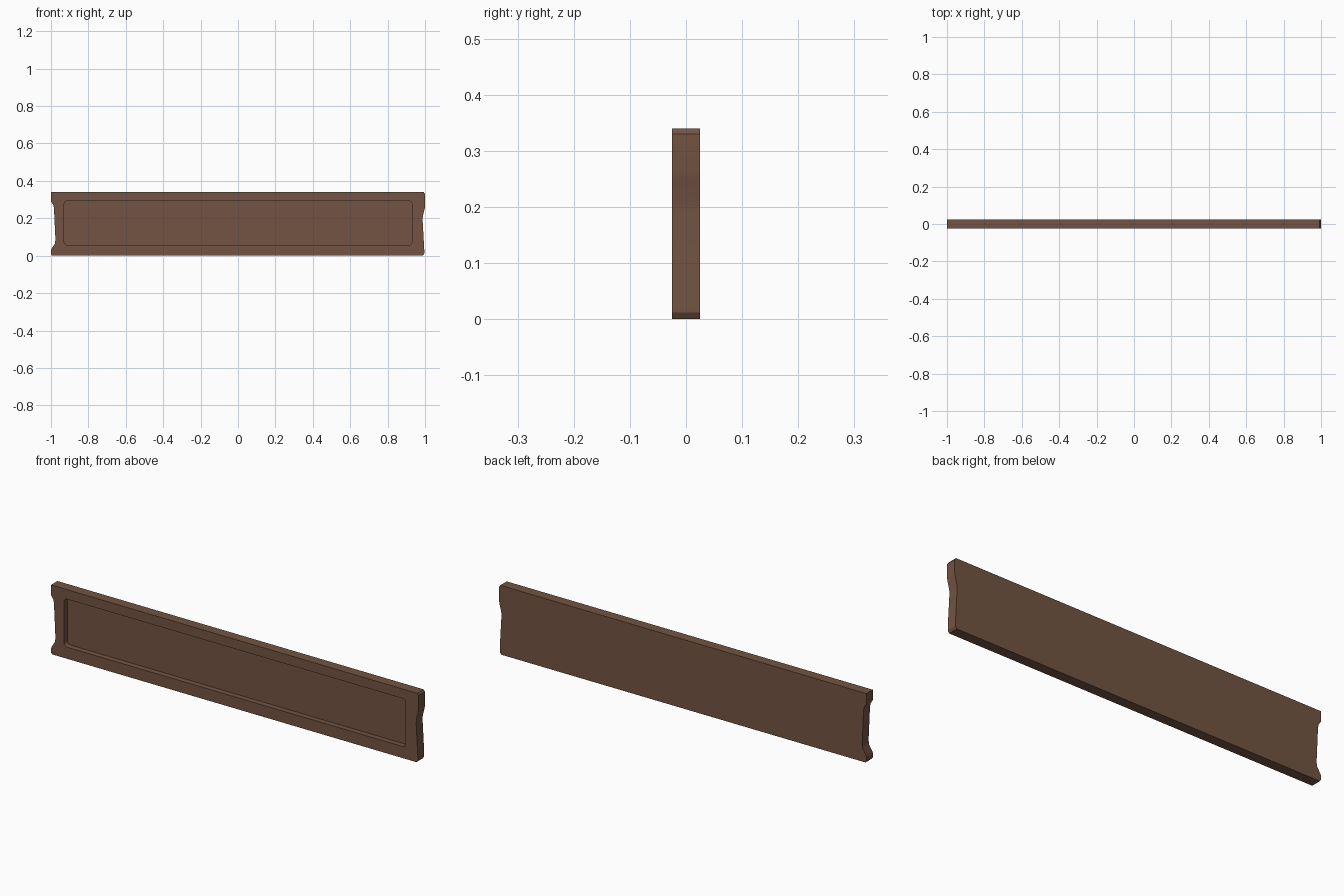
import bpy, bmesh, math

if "Cube" in bpy.data.objects:
    bpy.data.objects.remove(bpy.data.objects["Cube"])

wood = bpy.data.materials.new("brown_wood")
wood.diffuse_color = (0.17, 0.088, 0.054, 1)
wood.use_nodes = True
wood.node_tree.nodes["Principled BSDF"].inputs["Base Color"].default_value = wood.diffuse_color


def prism(name, outline, y0, y1):
    """Extrude an x/z outline from y0 to y1."""
    bm = bmesh.new()
    face = bm.faces.new([bm.verts.new((x, y0, z)) for x, z in outline])
    ext = bmesh.ops.extrude_face_region(bm, geom=[face])
    for v in ext["geom"]:
        if isinstance(v, bmesh.types.BMVert):
            v.co.y = y1
    bmesh.ops.recalc_face_normals(bm, faces=bm.faces[:])
    mesh = bpy.data.meshes.new(name)
    bm.to_mesh(mesh)
    bm.free()
    mesh.materials.append(wood)
    obj = bpy.data.objects.new(name, mesh)
    bpy.context.collection.objects.link(obj)
    return obj


# Plank with worn, notched ends
right = [(0.988, 0), (0.996, 0.012), (0.996, 0.03), (0.987, 0.19),
         (0.988, 0.21), (0.998, 0.25), (1, 0.265), (1, 0.33), (0.993, 0.34)]
left = [(-1, 0.34), (-1, 0.29), (-0.988, 0.272), (-0.984, 0.255),
        (-0.976, 0.085), (-0.979, 0.065), (-0.998, 0.035), (-1, 0.025),
        (-1, 0.008), (-0.994, 0)]
plank = prism("plank", right + left, -0.025, 0.025)

# Rounded rectangular recess in the front
r, pts = 0.018, []
for i, (sx, sz) in enumerate([(1, 1), (-1, 1), (-1, -1), (1, -1)]):
    for k in range(5):
        a = math.radians(90 * i + 22.5 * k)
        pts.append((sx * (0.93 - r) + r * math.cos(a),
                    0.175 + sz * (0.118 - r) + r * math.sin(a)))
cutter = prism("recess_cutter", pts, -0.06, 0.002)

mod = plank.modifiers.new("recess", "BOOLEAN")
mod.operation = "DIFFERENCE"
mod.solver = "EXACT"
mod.object = cutter
bpy.context.view_layer.objects.active = plank
plank.select_set(True)
bpy.ops.object.modifier_apply(modifier=mod.name)
bpy.data.objects.remove(cutter)
bpy.ops.object.shade_smooth_by_angle(angle=math.radians(30))
